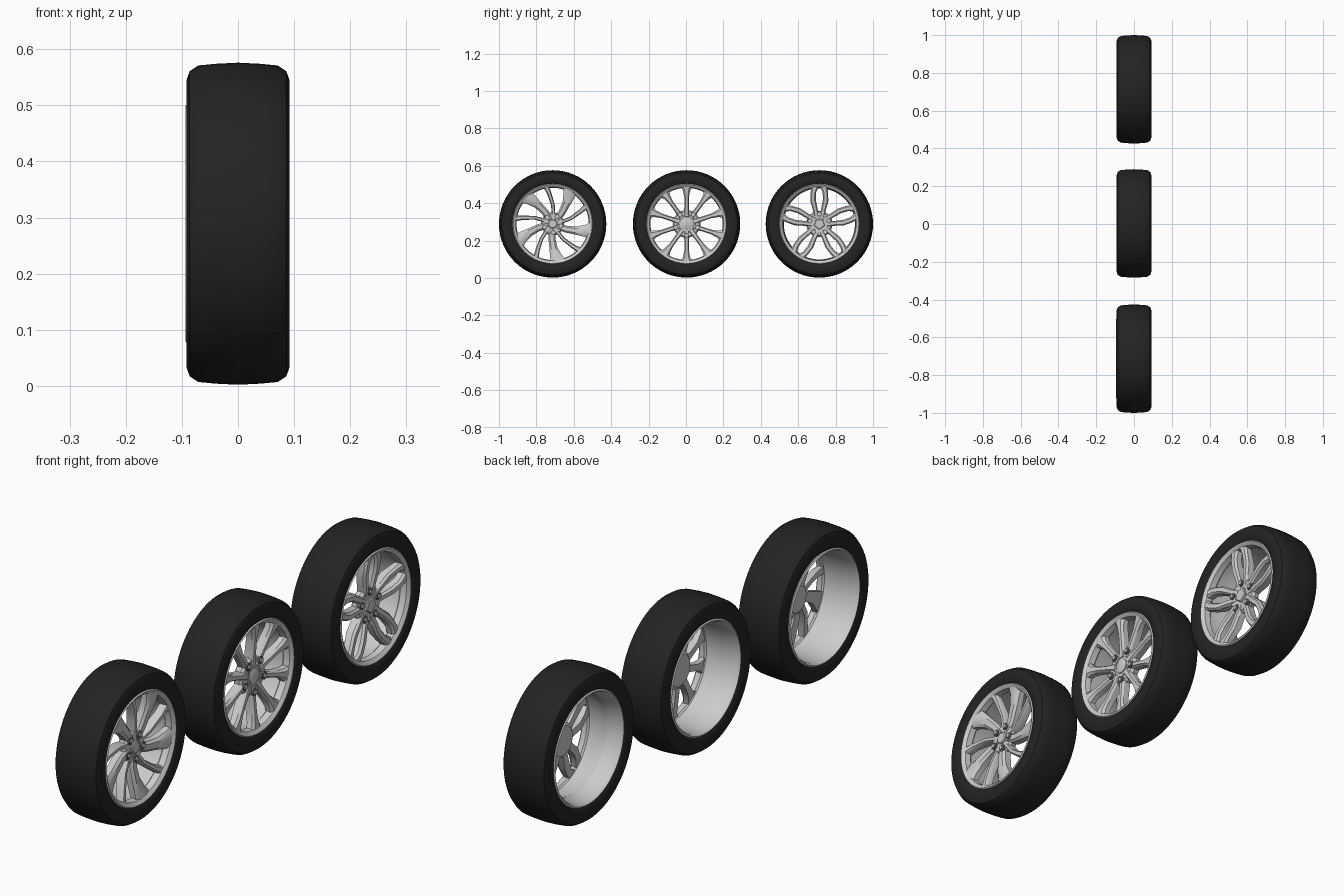
import bpy, bmesh, math

if "Cube" in bpy.data.objects:
    bpy.data.objects.remove(bpy.data.objects["Cube"])

CZ = 0.289
SEG = 64


def material(name, v):
    m = bpy.data.materials.new(name)
    m.diffuse_color = (v, v, v, 1)
    m.use_nodes = True
    m.node_tree.nodes["Principled BSDF"].inputs["Base Color"].default_value = m.diffuse_color
    return m


RUBBER = material("black rubber", 0.017)
ALLOY = material("light alloy", 0.60)
DARK = material("dark socket", 0.16)


def pt(cy, x, r, deg):
    a = math.radians(deg)
    return (x, cy + r * math.cos(a), CZ + r * math.sin(a))


def finish(name, bm, mat, angle=35):
    bmesh.ops.remove_doubles(bm, verts=bm.verts, dist=1e-5)
    bmesh.ops.recalc_face_normals(bm, faces=bm.faces)
    me = bpy.data.meshes.new(name)
    bm.to_mesh(me)
    bm.free()
    me.materials.append(mat)
    ob = bpy.data.objects.new(name, me)
    bpy.context.collection.objects.link(ob)
    bpy.ops.object.select_all(action='DESELECT')
    ob.select_set(True)
    bpy.context.view_layer.objects.active = ob
    bpy.ops.object.shade_smooth_by_angle(angle=math.radians(angle))
    return ob


def bridge(bm, rings, closed):
    """Quads between successive rings; closed also joins last ring to first."""
    n = len(rings)
    for i in range(n if closed else n - 1):
        a, b = rings[i], rings[(i + 1) % n]
        for j in range(len(a)):
            k = (j + 1) % len(a)
            bm.faces.new((a[j], a[k], b[k], b[j]))


def lathe(name, cy, profile, mat, seg=SEG, closed=True, start=0, angle=35):
    """Spin an (x, r) profile about the wheel axle."""
    bm = bmesh.new()
    rings = [[bm.verts.new(pt(cy, x, r, start + 360 * i / seg)) for i in range(seg)]
             for x, r in profile]
    bridge(bm, rings, closed)
    if not closed:
        bm.faces.new(rings[0])
        bm.faces.new(rings[-1])
    return finish(name, bm, mat, angle)


def spokes(name, cy, sets):
    """sets: (base angles, stations); station = (r, angle offset, half width, front x, depth)."""
    bm = bmesh.new()
    for bases, stations in sets:
        for base in bases:
            rings = []
            for r, off, w, xf, d in stations:
                sec = [(-w, xf - d), (-w, xf - .009), (-.55 * w, xf),
                       (.55 * w, xf), (w, xf - .009), (w, xf - d)]
                rings.append([bm.verts.new(pt(cy, x, r, base + off + math.degrees(t / r)))
                              for t, x in sec])
            bridge(bm, rings, False)
            bm.faces.new(rings[0])
            bm.faces.new(rings[-1])
    return finish(name, bm, ALLOY, 30)


def bolts(tag, cy, start, r, x):
    """Five bolt heads in dark sockets."""
    for name, rad, h, mat, seg in (("sockets", .014, .003, DARK, 16), ("bolts", .009, .008, ALLOY, 6)):
        bm = bmesh.new()
        for k in range(5):
            _, by, bz = pt(cy, 0, r, start + 72 * k)
            rings = []
            for xx, rr in ((x - .02, rad), (x + h, rad)):
                rings.append([bm.verts.new((xx, by + rr * math.cos(math.tau * i / seg),
                                            bz + rr * math.sin(math.tau * i / seg)))
                              for i in range(seg)])
            bridge(bm, rings, False)
            bm.faces.new(rings[0])
            bm.faces.new(rings[1])
        finish(tag + "_" + name, bm, mat)


def wheel_base(tag, cy, back, barrel, hub_r, hub_x):
    # tyre
    half = [(.078, .207), (.087, .217), (.0915, .235), (.0915, .257),
            (.086, .272), (.071, .282), (.04, .285), (0, .287)]
    lathe(tag + "_tyre", cy, half + [(-x, r) for x, r in half[-2::-1]], RUBBER)
    # rim lips and barrel
    rim = [(.085, .215), (.0895, .211), (.085, .204), (.079, .197), (.056, .193), (.05, .199)]
    rim += barrel
    rim += [(-.082, .203), (back, .209), (back + .004, .215), (-.078, .208), (.078, .208)]
    lathe(tag + "_rim", cy, rim, ALLOY)
    # hub
    lathe(tag + "_hub", cy, [(.022, hub_r * .8), (.03, hub_r * .95), (hub_x - .01, hub_r),
                             (hub_x, hub_r - .008)], ALLOY, 40, False)


five = [72 * k for k in range(5)]

# Wheel with swept broad blades and thin companions
cy = -.713
wheel_base("swept_wheel", cy, -.094, [(-.02, .199)], .062, .06)
broad = [(.03, -6, .018, .062, .035), (.08, -3, .019, .066, .036), (.13, 2, .022, .072, .034),
         (.175, 6, .032, .079, .032), (.206, 9, .042, .082, .028)]
thin = [(.045, -10, .010, .060, .035), (.10, -5, .010, .066, .035), (.16, 2, .012, .075, .03),
        (.206, 6, .016, .080, .028)]
spokes("swept_wheel_spokes", cy, [([a + 54 for a in five], broad),
                                  ([a + 94 for a in five], thin)])
bolts("swept_wheel", cy, 58, .046, .063)
lathe("swept_wheel_cap", cy, [(.05, .024), (.064, .024), (.067, .02)], ALLOY, 32, False)

# Wheel with ten flared spokes
cy = .003
wheel_base("ten_spoke_wheel", cy, -.0895, [(-.02, .199)], .074, .064)
flared = [(.04, 0, .018, .067, .035), (.09, 0, .012, .070, .036), (.14, 0, .012, .074, .034),
          (.178, 0, .019, .079, .03), (.206, 0, .034, .081, .026)]
spokes("ten_spoke_wheel_spokes", cy, [([18 + 36 * k for k in range(10)], flared)])
bolts("ten_spoke_wheel", cy, 54, .061, .068)
lathe("ten_spoke_wheel_cap", cy, [(.05, .03), (.068, .03), (.071, .025)], ALLOY, 32, False)

# Wheel with five slotted petal spokes
cy = .713
wheel_base("petal_wheel", cy, -.0895, [(.0, .197), (-.018, .19), (-.04, .19), (-.055, .198)], .07, .06)
arm = [(.035, 22, .016, .060, .035), (.08, 16, .013, .067, .036), (.13, 15, .015, .073, .036),
       (.17, 11, .015, .079, .032), (.206, 6, .022, .081, .028)]
mirror = [(r, -o, w, x, d) for r, o, w, x, d in arm]
petals = [a + 18 for a in five]
spokes("petal_wheel_spokes", cy, [(petals, arm), (petals, mirror)])
bolts("petal_wheel", cy, 18, .053, .062)
lathe("petal_wheel_cap", cy, [(.05, .031), (.066, .031), (.069, .027)], ALLOY, 5, False, 54, 20)
